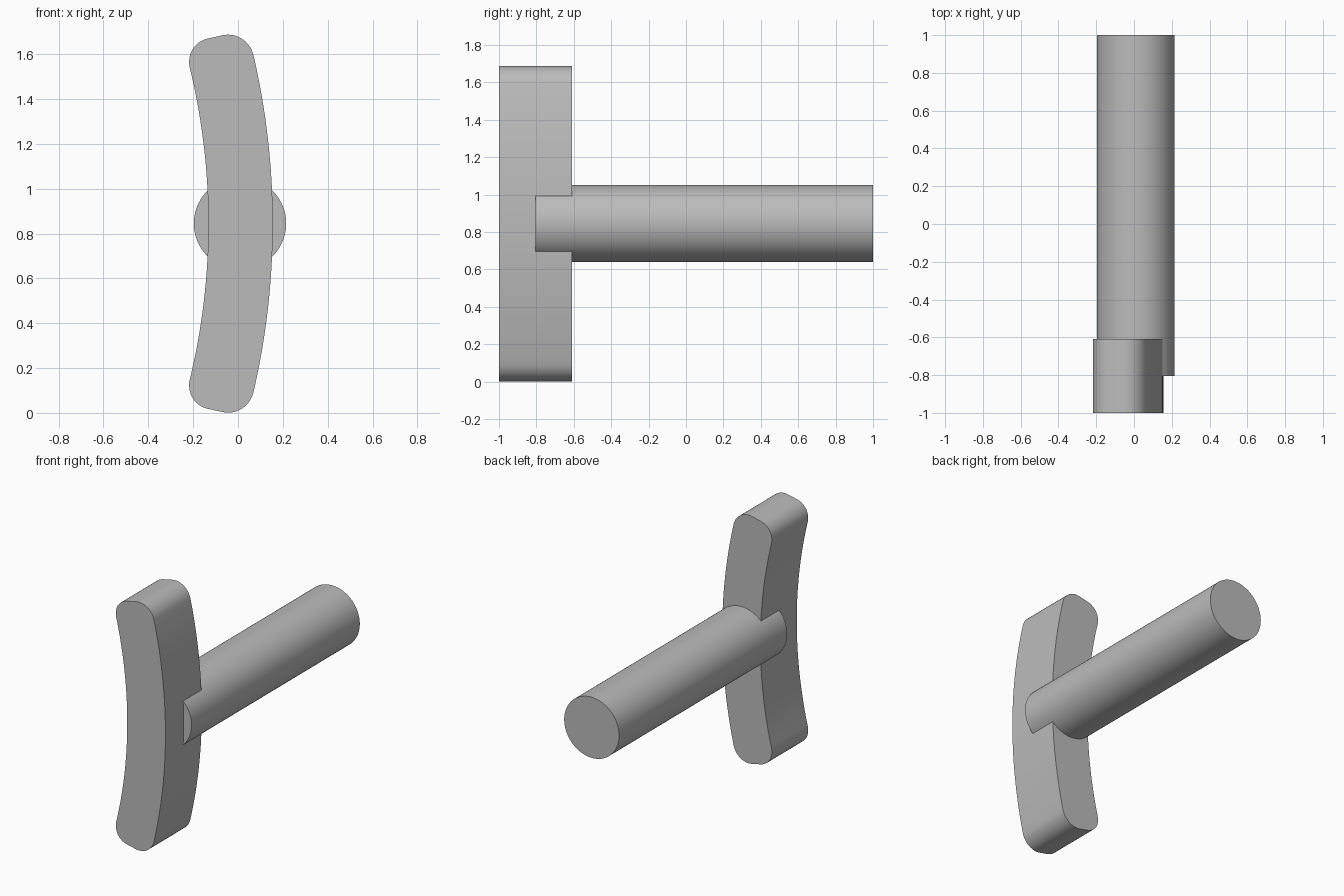
import bpy, bmesh, math
from mathutils import Vector

cube = bpy.data.objects.get("Cube")
if cube:
    bpy.data.objects.remove(cube, do_unlink=True)

grey = bpy.data.materials.new("plain_grey")
grey.use_nodes = True
colour = (0.5, 0.5, 0.5, 1)
grey.diffuse_color = colour
grey.node_tree.nodes["Principled BSDF"].inputs["Base Color"].default_value = colour

MID_Z = 0.844      # height of the symmetry plane
FILLET = 0.11      # rounding of the bar's corners


def finish(obj):
    obj.data.materials.append(grey)
    bpy.ops.object.select_all(action="DESELECT")
    obj.select_set(True)
    bpy.context.view_layer.objects.active = obj
    bpy.ops.object.shade_smooth_by_angle(angle=math.radians(30))


def arc_x(apex, radius, h):
    return apex - radius + math.sqrt(radius * radius - h * h)


def edge(apex, radius, top, steps=20):
    """Points along one long side, from the middle up to the fillet."""
    return [Vector((arc_x(apex, radius, top * i / steps), top * i / steps))
            for i in range(steps + 1)]


def fillet(corner, a, b, steps=10):
    """Quarter round from a to b about a nearly square corner."""
    u, v = a - corner, b - corner
    pts = []
    for i in range(1, steps):
        t = math.pi / 2 * i / steps
        pts.append(corner + u * (1 - math.sin(t)) + v * (1 - math.cos(t)))
    return pts


# Curved bar: upper half outline, mirrored downwards, extruded along y
outer_top, inner_top = 0.864, 0.802
outer = edge(0.155, 3.33, outer_top - FILLET)
inner = edge(-0.132, 2.95, inner_top - FILLET)
c_out = Vector((arc_x(0.155, 3.33, outer_top), outer_top))
c_in = Vector((arc_x(-0.132, 2.95, inner_top), inner_top))
along = (c_in - c_out).normalized() * FILLET
end_out, end_in = c_out + along, c_in - along
upper = (outer + fillet(c_out, outer[-1], end_out) + [end_out, end_in]
         + fillet(c_in, end_in, inner[-1]) + inner[::-1])
lower = [Vector((p.x, -p.y)) for p in upper[-2:0:-1]]

bm = bmesh.new()
face = bm.faces.new([bm.verts.new((p.x, -1, MID_Z + p.y)) for p in upper + lower])
ext = bmesh.ops.extrude_face_region(bm, geom=[face])
bmesh.ops.translate(bm, vec=(0, 0.39, 0),
                    verts=[g for g in ext["geom"] if isinstance(g, bmesh.types.BMVert)])
bmesh.ops.recalc_face_normals(bm, faces=bm.faces)
mesh = bpy.data.meshes.new("curved_bar")
bm.to_mesh(mesh)
bm.free()
bar = bpy.data.objects.new("curved_bar", mesh)
bpy.context.collection.objects.link(bar)
finish(bar)

# Round shaft, its front end sunk halfway into the bar
front, back = -0.805, 1.0
bpy.ops.mesh.primitive_cylinder_add(
    vertices=96, radius=0.206, depth=back - front,
    location=(0.009, (front + back) / 2, MID_Z + 0.001),
    rotation=(math.pi / 2, 0, 0))
shaft = bpy.context.object
shaft.name = shaft.data.name = "round_shaft"
finish(shaft)
